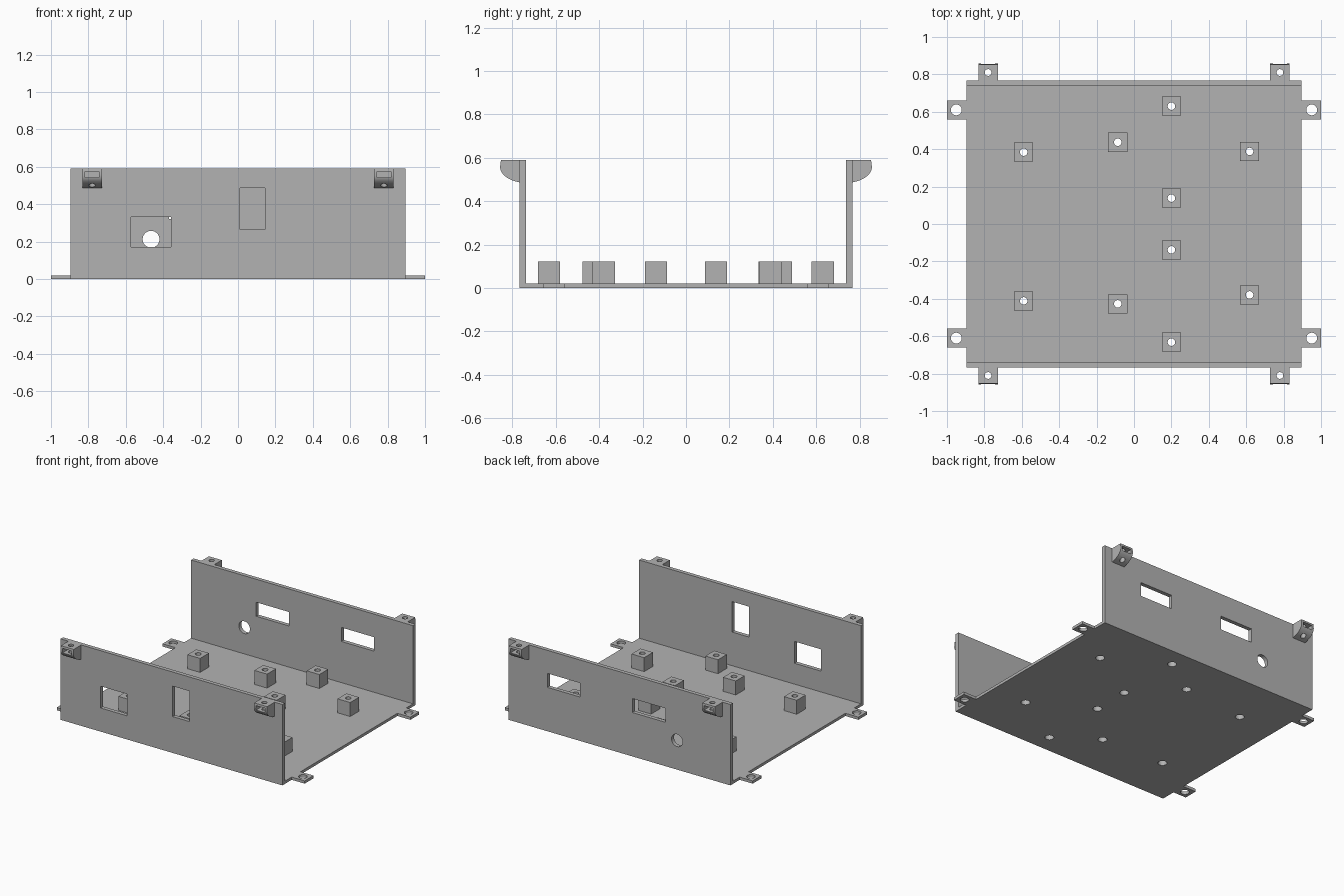
import bpy, bmesh, math
from mathutils import Matrix, Vector

old = bpy.data.objects.get("Cube")
if old:
    bpy.data.objects.remove(old, do_unlink=True)

grey = bpy.data.materials.new("plain grey")
grey.use_nodes = True
colour = (0.45, 0.45, 0.45, 1)
grey.diffuse_color = colour
grey.node_tree.nodes["Principled BSDF"].inputs["Base Color"].default_value = colour


def finish(name, bm):
    bmesh.ops.recalc_face_normals(bm, faces=bm.faces)
    mesh = bpy.data.meshes.new(name)
    bm.to_mesh(mesh)
    bm.free()
    mesh.materials.append(grey)
    obj = bpy.data.objects.new(name, mesh)
    bpy.context.scene.collection.objects.link(obj)
    return obj


def box(name, x, y, z):
    """Box from (low, high) ranges."""
    bm = bmesh.new()
    spans = (x, y, z)
    size = [max(s) - min(s) for s in spans]
    mid = Vector([sum(s) / 2 for s in spans])
    bmesh.ops.create_cube(bm, size=1, matrix=Matrix.Translation(mid) @ Matrix.Diagonal((*size, 1)))
    return finish(name, bm)


def rod(centre, radius, length, axis="Z"):
    """Round cutter along z or y."""
    bm = bmesh.new()
    turn = Matrix.Rotation(math.pi / 2, 4, "X") if axis == "Y" else Matrix()
    bmesh.ops.create_cone(bm, cap_ends=True, segments=32, radius1=radius, radius2=radius,
                          depth=length, matrix=Matrix.Translation(centre) @ turn)
    return finish("hole_cutter", bm)


def cut(obj, cutters):
    """Cut the holes for good and remove the cutters."""
    for cutter in cutters:
        cutter.hide_render = True
        mod = obj.modifiers.new("hole", "BOOLEAN")
        mod.operation = "DIFFERENCE"
        mod.solver = "EXACT"
        mod.object = cutter
    graph = bpy.context.evaluated_depsgraph_get()
    mesh = bpy.data.meshes.new_from_object(obj.evaluated_get(graph))
    obj.modifiers.clear()
    obj.data = mesh
    for cutter in cutters:
        bpy.data.objects.remove(cutter, do_unlink=True)
    bpy.ops.object.select_all(action="DESELECT")
    obj.select_set(True)
    bpy.context.view_layer.objects.active = obj
    bpy.ops.object.shade_smooth_by_angle(angle=math.radians(30))


W, IN, OUT, T, H = 0.895, 0.738, 0.767, 0.02, 0.59
POSTS = [(0.2, 0.63), (0.2, 0.138), (0.2, -0.138), (0.2, -0.632),
         (-0.59, 0.384), (-0.59, -0.411), (-0.087, 0.437), (-0.087, -0.427),
         (0.618, 0.388), (0.618, -0.379)]


def screw_holes(x, y):
    # narrow bore with a wider recess from below
    return [rod((x, y, 0.06), 0.02, 0.3), rod((x, y, 0), 0.03, 0.1)]


# Floor plate
floor = box("floor_plate", (-W, W), (-IN, IN), (0, T))
cut(floor, [rod((x, y, 0), 0.03, 0.1) for x, y in POSTS])

# Mounting posts
for x, y in POSTS:
    post = box("mounting_post", (x - 0.051, x + 0.051), (y - 0.051, y + 0.051), (T, 0.122))
    cut(post, screw_holes(x, y))

# Front wall with two windows
front = box("front_wall", (-W, W), (-OUT, -IN), (0, H))
cut(front, [box("window_cutter", (-0.572, -0.358), (-0.9, -0.6), (0.172, 0.331)),
            box("window_cutter", (0.01, 0.145), (-0.9, -0.6), (0.265, 0.487))])

# Back wall with two slots and a round hole
back = box("back_wall", (-W, W), (IN, OUT), (0, H))
cut(back, [box("slot_cutter", (-0.37, -0.105), (0.6, 0.9), (0.32, 0.422)),
           box("slot_cutter", (0.318, 0.582), (0.6, 0.9), (0.32, 0.422)),
           rod((-0.465, 0.75, 0.213), 0.045, 0.3, "Y")])

# Side feet and lid lugs at all four corners
LUG = [(OUT, H), (0.853, H), (0.857, 0.555), (0.853, 0.538), (0.843, 0.523),
       (0.828, 0.51), (0.811, 0.5), (0.79, 0.492), (OUT, 0.486)]
for sx in (-1, 1):
    for sy in (-1, 1):
        foot = box("side_foot", (sx * W, sx), (sy * 0.558, sy * 0.66), (0, T))
        cut(foot, [rod((sx * 0.95, sy * 0.61, 0), 0.029, 0.2)])

        bm = bmesh.new()
        cx = sx * 0.78
        side = bm.faces.new([bm.verts.new((cx - 0.052, sy * y, z)) for y, z in LUG])
        ext = bmesh.ops.extrude_face_region(bm, geom=[side])
        bmesh.ops.translate(bm, vec=(0.104, 0, 0),
                            verts=[v for v in ext["geom"] if isinstance(v, bmesh.types.BMVert)])
        lug = finish("lid_lug", bm)
        # nut slot from outside, screw hole from above
        cut(lug, [box("nut_cutter", (cx - 0.037, cx + 0.037), (sy * 0.775, sy * 0.95), (0.542, 0.575)),
                  rod((cx, sy * 0.81, 0.55), 0.018, 0.3)])
